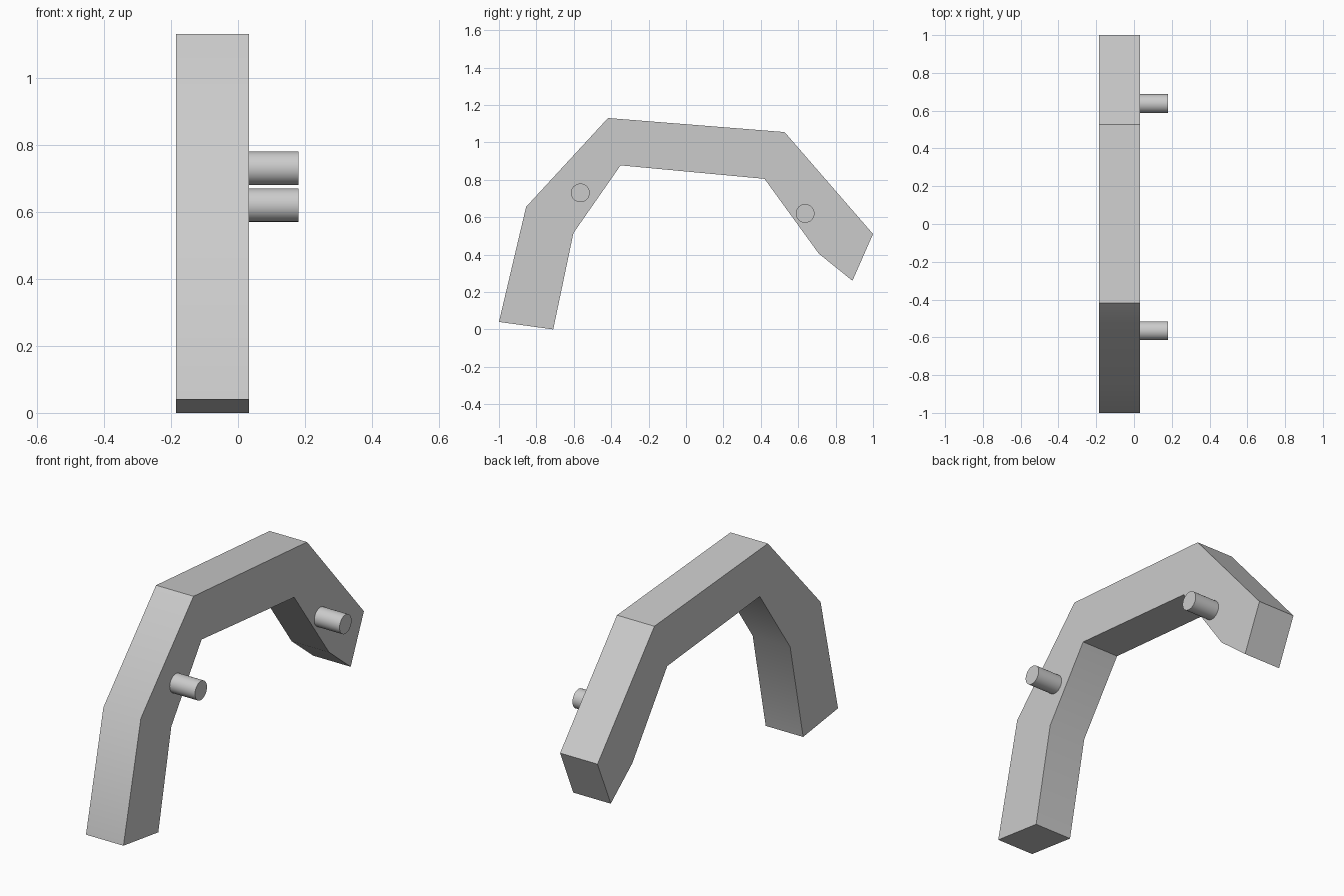
import bpy, bmesh, math
from mathutils import Matrix, Vector

cube = bpy.data.objects.get("Cube")
if cube:
    bpy.data.objects.remove(cube, do_unlink=True)

GREY = (0.6, 0.6, 0.6, 1)
grey = bpy.data.materials.new("plain_grey")
grey.use_nodes = True
grey.diffuse_color = GREY
grey.node_tree.nodes["Principled BSDF"].inputs["Base Color"].default_value = GREY

LEFT_FACE, RIGHT_FACE, PIN_END = 0.033, -0.185, 0.18


def finish(bm, name):
    bmesh.ops.recalc_face_normals(bm, faces=bm.faces)
    mesh = bpy.data.meshes.new(name)
    bm.to_mesh(mesh)
    bm.free()
    mesh.materials.append(grey)
    obj = bpy.data.objects.new(name, mesh)
    bpy.context.collection.objects.link(obj)
    bpy.ops.object.select_all(action='DESELECT')
    obj.select_set(True)
    bpy.context.view_layer.objects.active = obj
    bpy.ops.object.shade_smooth_by_angle(angle=math.radians(35))


# Arched bar: side outline (y, z) extruded across its width
outline = [(-1, 0.04), (-0.855, 0.655), (-0.417, 1.13), (0.527, 1.055),
           (1, 0.51), (0.89, 0.26), (0.71, 0.405), (0.42, 0.805),
           (-0.35, 0.877), (-0.602, 0.515), (-0.71, 0)]
bm = bmesh.new()
side = bm.faces.new([bm.verts.new((RIGHT_FACE, y, z)) for y, z in outline])
extruded = bmesh.ops.extrude_face_region(bm, geom=[side])["geom"]
bmesh.ops.translate(bm, vec=Vector((LEFT_FACE - RIGHT_FACE, 0, 0)),
                    verts=[v for v in extruded if isinstance(v, bmesh.types.BMVert)])
finish(bm, "arched_bar")

# Round pins standing out of the left face
for name, y, z in (("front_pin", -0.565, 0.73), ("back_pin", 0.637, 0.62)):
    bm = bmesh.new()
    place = (Matrix.Translation(((LEFT_FACE + PIN_END) / 2, y, z))
             @ Matrix.Rotation(math.pi / 2, 4, 'Y'))
    bmesh.ops.create_cone(bm, cap_ends=True, segments=32, radius1=0.05,
                          radius2=0.05, depth=PIN_END - LEFT_FACE, matrix=place)
    finish(bm, name)
